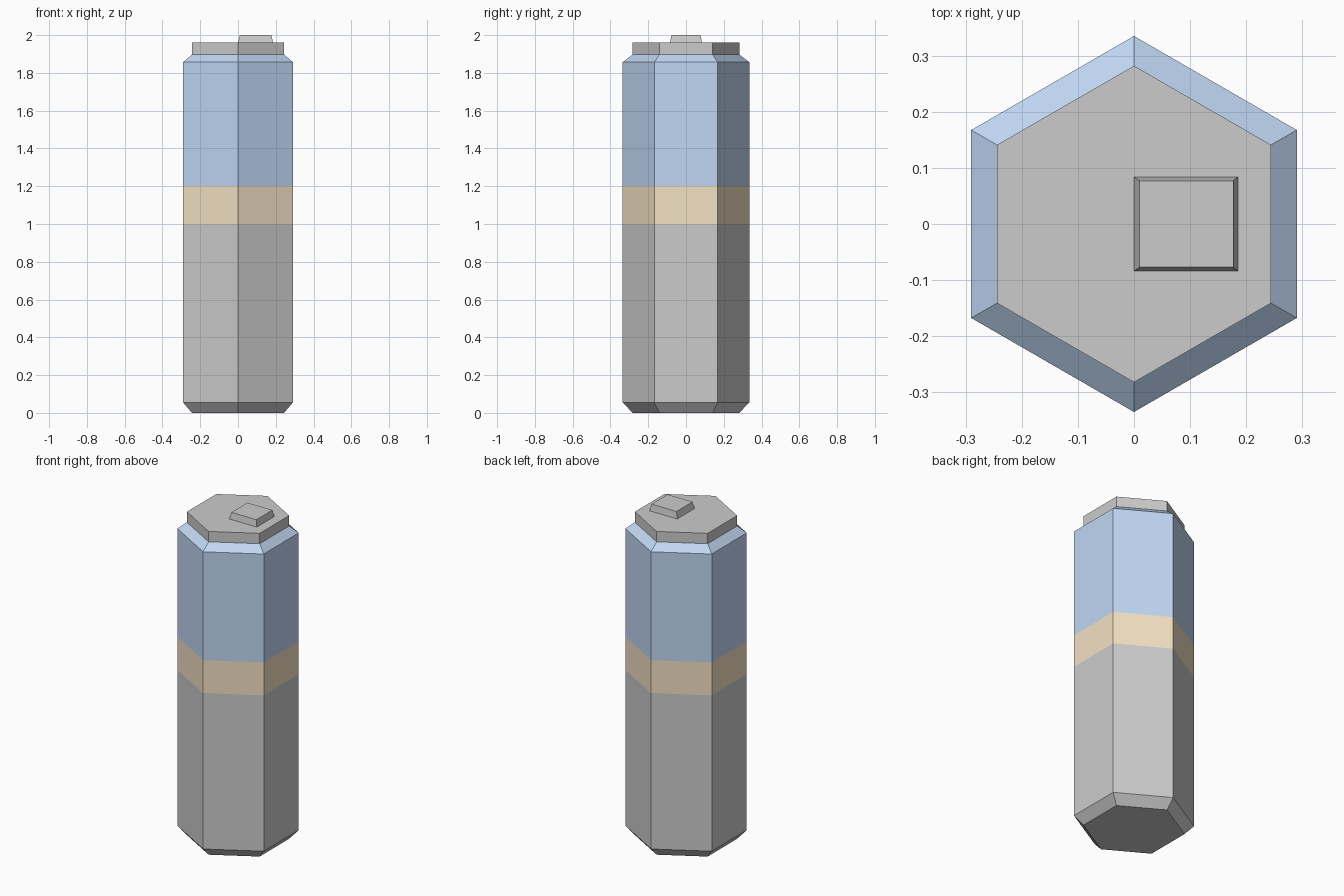
import bpy, bmesh
from math import cos, sin, pi

if "Cube" in bpy.data.objects:
    bpy.data.objects.remove(bpy.data.objects["Cube"])


def material(name, rgb):
    m = bpy.data.materials.new(name)
    m.diffuse_color = (*rgb, 1.0)
    m.use_nodes = True
    m.node_tree.nodes["Principled BSDF"].inputs["Base Color"].default_value = m.diffuse_color
    return m


def finish(name, bm, mat=None):
    mesh = bpy.data.meshes.new(name)
    bm.to_mesh(mesh)
    bm.free()
    obj = bpy.data.objects.new(name, mesh)
    bpy.context.collection.objects.link(obj)
    if mat:
        mesh.materials.append(mat)
    return obj


def loft(name, rings, mat=None, bottom=False, top=False):
    """Join equal-length point rings, listed bottom to top, with flat quads."""
    bm = bmesh.new()
    loops = [[bm.verts.new(p) for p in ring] for ring in rings]
    n = len(loops[0])
    for a, b in zip(loops, loops[1:]):
        for i in range(n):
            j = (i + 1) % n
            bm.faces.new((a[i], a[j], b[j], b[i]))
    if bottom:
        bm.faces.new(loops[0][::-1])
    if top:
        bm.faces.new(loops[-1])
    return finish(name, bm, mat)


def hexagon(r, z):
    return [(r * cos(pi / 2 + k * pi / 3), r * sin(pi / 2 + k * pi / 3), z) for k in range(6)]


def rectangle(x0, x1, half_y, z):
    return [(x0, -half_y, z), (x1, -half_y, z), (x1, half_y, z), (x0, half_y, z)]


blue = material("blue_paint", (0.53, 0.68, 0.90))
tan = material("tan_paint", (0.90, 0.755, 0.55))

R, RIM = 0.335, 0.282

# Can wall: grey lower part with chamfered foot, tan band, blue upper part with shoulder
loft("lower_body", [hexagon(RIM, 0), hexagon(R, 0.055), hexagon(R, 1.0)], bottom=True)
loft("middle_band", [hexagon(R, 1.0), hexagon(R, 1.2)], tan)
loft("upper_body", [hexagon(R, 1.2), hexagon(R, 1.857), hexagon(RIM, 1.897)], blue)

# Lid and its off-centre tapered tab
loft("lid", [hexagon(RIM, 1.897), hexagon(RIM, 1.96)], top=True)
loft("pull_tab", [rectangle(0.0, 0.185, 0.084, 1.96), rectangle(0.01, 0.177, 0.077, 2.0)], top=True)
